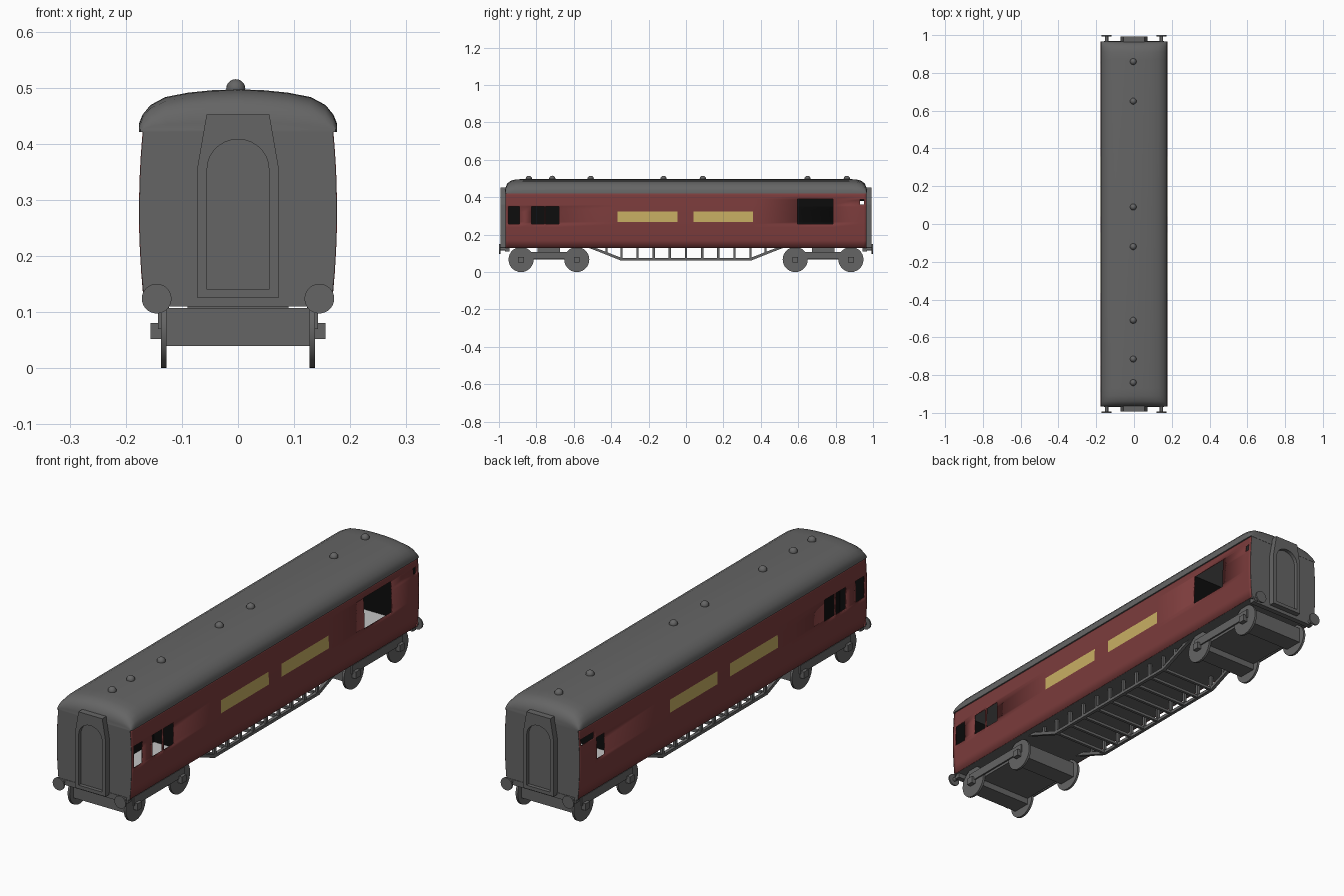
import bpy, bmesh, math
from mathutils import Vector, Matrix

if "Cube" in bpy.data.objects:
    bpy.data.objects.remove(bpy.data.objects["Cube"])


def material(name, r, g, b):
    m = bpy.data.materials.new(name)
    m.diffuse_color = (r, g, b, 1)
    m.use_nodes = True
    m.node_tree.nodes["Principled BSDF"].inputs["Base Color"].default_value = m.diffuse_color
    return m


GREY = material("dark grey", .13, .13, .13)
RED = material("maroon", .20, .045, .045)
YELLOW = material("pale gold", .58, .43, .125)
BLACK = material("black", .004, .004, .004)
FLOOR = material("light grey", .55, .55, .55)


def finish(name, bm, mats, smooth=None, fix=True):
    if fix:
        bmesh.ops.recalc_face_normals(bm, faces=bm.faces[:])
    me = bpy.data.meshes.new(name)
    bm.to_mesh(me)
    bm.free()
    for m in mats:
        me.materials.append(m)
    if smooth:
        me.shade_smooth()
        me.set_sharp_from_angle(angle=math.radians(smooth))
    ob = bpy.data.objects.new(name, me)
    bpy.context.collection.objects.link(ob)
    return ob


def box(name, x, y, z, mat=GREY):
    bm = bmesh.new()
    lo, hi = Vector((x[0], y[0], z[0])), Vector((x[1], y[1], z[1]))
    size = hi - lo
    bmesh.ops.create_cube(bm, size=1, matrix=Matrix.Translation((lo + hi) / 2)
                          @ Matrix.Diagonal((*[abs(v) for v in size], 1)))
    return finish(name, bm, [mat])


def prism(name, pts, a, b, axis="y", mat=GREY):
    """Extrude a 2D outline (other axis, z) from a to b along x or y."""
    bm = bmesh.new()
    at = lambda p, d: (p[0], d, p[1]) if axis == "y" else (d, p[0], p[1])
    A = [bm.verts.new(at(p, a)) for p in pts]
    B = [bm.verts.new(at(p, b)) for p in pts]
    bm.faces.new(A)
    bm.faces.new(B)
    for i in range(len(pts)):
        j = (i + 1) % len(pts)
        bm.faces.new((A[i], A[j], B[j], B[i]))
    return finish(name, bm, [mat])


def cyl(name, c, r, length, axis="x", n=28):
    bm = bmesh.new()
    rot = Matrix.Rotation(math.pi / 2, 4, "Y" if axis == "x" else "X")
    bmesh.ops.create_cone(bm, cap_ends=True, segments=n, radius1=r, radius2=r,
                          depth=length, matrix=Matrix.Translation(c) @ rot)
    return finish(name, bm, [GREY], 35)


def wall_x(z):
    return .1765 - .33 * (z - .28) ** 2


# Side walls: a curved grid with window cells left out and gold panels coloured
L, Z0, Z1 = .965, .13, .427
PANELS = [(-.365, -.045, .268, .323), (.04, .358, .268, .323)]
SHARED = [(-.95, -.89, .257, .35), (-.826, -.757, .257, .35), (-.75, -.68, .257, .35)]
EXTRA = {1: [(.597, .785, .257, .39), (.93, .951, .36, .388)],
         -1: [(.795, .85, .257, .35), (.865, .955, .352, .38)]}


def inside(y, z, rects):
    return any(a < y < b and c < z < d for a, b, c, d in rects)


for s, side in ((1, "right"), (-1, "left")):
    holes = SHARED + EXTRA[s]
    ys = sorted({-L, L} | {v for r in holes + PANELS for v in r[:2]})
    zs = sorted({Z0, .17, .21, .24, .41, Z1} | {v for r in holes + PANELS for v in r[2:]})
    bm = bmesh.new()
    grid = [[bm.verts.new((s * wall_x(z), y, z)) for z in zs] for y in ys]
    for i in range(len(ys) - 1):
        for j in range(len(zs) - 1):
            y, z = (ys[i] + ys[i + 1]) / 2, (zs[j] + zs[j + 1]) / 2
            if inside(y, z, holes):
                continue
            q = [grid[i][j], grid[i + 1][j], grid[i + 1][j + 1], grid[i][j + 1]]
            f = bm.faces.new(q if s > 0 else q[::-1])
            f.material_index = 1 if inside(y, z, PANELS) else 0
    wall = finish(side + "_wall", bm, [RED, YELLOW, BLACK], 35, fix=False)
    mod = wall.modifiers.new("thickness", "SOLIDIFY")
    mod.thickness, mod.offset, mod.material_offset = .006, -1, 2

# Floor, underside and inner partition
box("floor_underside", (-.165, .165), (-.96, .96), (.13, .136))
box("floor_top", (-.164, .164), (-.955, .955), (.136, .139), FLOOR)
box("corridor_partition", (-.055, -.045), (-.955, .55), (.139, .427), BLACK)
for k, y in enumerate((-.5, .55)):
    box("cross_partition_%d" % k, (-.165, .165), (y, y + .008), (.139, .427), BLACK)

# Roof: arched section lofted along the length, sinking at the rounded ends
half = [(.176, .421), (.176, .437), (.170, .452), (.156, .469), (.13, .483),
        (.09, .491), (.045, .4955)]
arch = half + [(0, .497)] + [(-x, z) for x, z in half[::-1]]
ends = [(.967, .22, .985), (.964, .45, .99), (.955, .7, 1), (.938, .88, 1), (.91, .98, 1), (.87, 1, 1)]
stations = [(-y, h, w) for y, h, w in ends] + ends[::-1]
bm = bmesh.new()
rings = [[bm.verts.new((x * w, y, .421 + (z - .421) * h)) for x, z in arch] for y, h, w in stations]
for A, B in zip(rings, rings[1:]):
    for i in range(len(arch)):
        j = (i + 1) % len(arch)
        bm.faces.new((A[i], A[j], B[j], B[i]))
bm.faces.new(rings[0])
bm.faces.new(rings[-1])
finish("roof", bm, [GREY], 40)

# Roof ventilators
for k, y in enumerate((.86, .65, .09, -.12, -.51, -.715, -.84)):
    bm = bmesh.new()
    bmesh.ops.create_uvsphere(bm, u_segments=16, v_segments=10, radius=.017,
                              matrix=Matrix.Translation((-.004, y, .498)))
    finish("ventilator_%d" % k, bm, [GREY], 40)

# Coach ends: end wall, gangway frame with arched door, buffers
side_z = [.125, .18, .23, .28, .33, .38, .427]
end_outline = [(wall_x(z) - .001, z) for z in side_z] + [(-wall_x(z) + .001, z) for z in side_z[::-1]]
door_arch = [(.055 * math.cos(t), .355 + .053 * math.sin(t))
             for t in [math.pi * i / 14 for i in range(15)]]
frame = [(-.072, .125), (-.072, .36), (-.056, .452), (.056, .452), (.072, .36), (.072, .125),
         (.055, .125)] + door_arch + [(-.055, .125)]
for s, end in ((-1, "front"), (1, "back")):
    prism(end + "_end_wall", end_outline, s * .958, s * .966)
    box(end + "_end_lining", (-.165, .165), sorted((s * .955, s * .958)), (.139, .427), BLACK)
    prism(end + "_gangway_frame", frame, s * .96, s * .992)
    box(end + "_gangway_sill", (-.055, .055), sorted((s * .96, s * .992)), (.125, .14))
    prism(end + "_gangway_door", [(.055, .14)] + door_arch + [(-.055, .14)], s * .96, s * .976)
    box(end + "_buffer_beam", (-.16, .16), sorted((s * .945, s * .968)), (.11, .133))
    for x in (-.145, .145):
        cyl(end + "_buffer_shank", (x, s * .975, .124), .009, .04, "y", 12)
        cyl(end + "_buffer_head", (x, s * .9965, .124), .0265, .007, "y")

# Bogies: wheels, axle casings, side frames and axle boxes
for s in (-1, 1):
    y0, y1 = sorted((s * .584, s * .882))
    box("bogie_body", (-.127, .127), (y0 - .03, y1 + .03), (.067, .107))
    box("bogie_bolster", (-.09, .09), (s * .733 - .06, s * .733 + .06), (.107, .131))
    for y in (y0, y1):
        box("axle_casing", (-.127, .127), (y - .04, y + .04), (.04, .107))
        for x in (-1, 1):
            cyl("wheel", (x * .132, y, .067), .067, .01)
            box("axle_box", sorted((x * .136, x * .156)), (y - .015, y + .015), (.052, .081))
    for x in (-1, 1):
        box("bogie_side_frame", sorted((x * .136, x * .143)), (y0 - .02, y1 + .02), (.07, .107))

# Underframe truss: bent lower chord, posts and cross bars
chord = [(-.53, .132), (-.49, .132), (-.345, .076), (.345, .076), (.49, .132), (.53, .132),
         (.50, .122), (.352, .063), (-.352, .063), (-.50, .122)]
posts = [-.345 + .69 * i / 8 for i in range(9)]
for x in (-.13, .13):
    prism("truss_chord", chord, x - .007, x + .007, "x")
    for y in posts + [-.425, .425]:
        low = .07 if abs(y) < .4 else .1
        box("truss_post", (x - .006, x + .006), (y - .006, y + .006), (low, .132))
for y in posts:
    box("truss_cross_bar", (-.13, .13), (y - .006, y + .006), (.064, .076))
